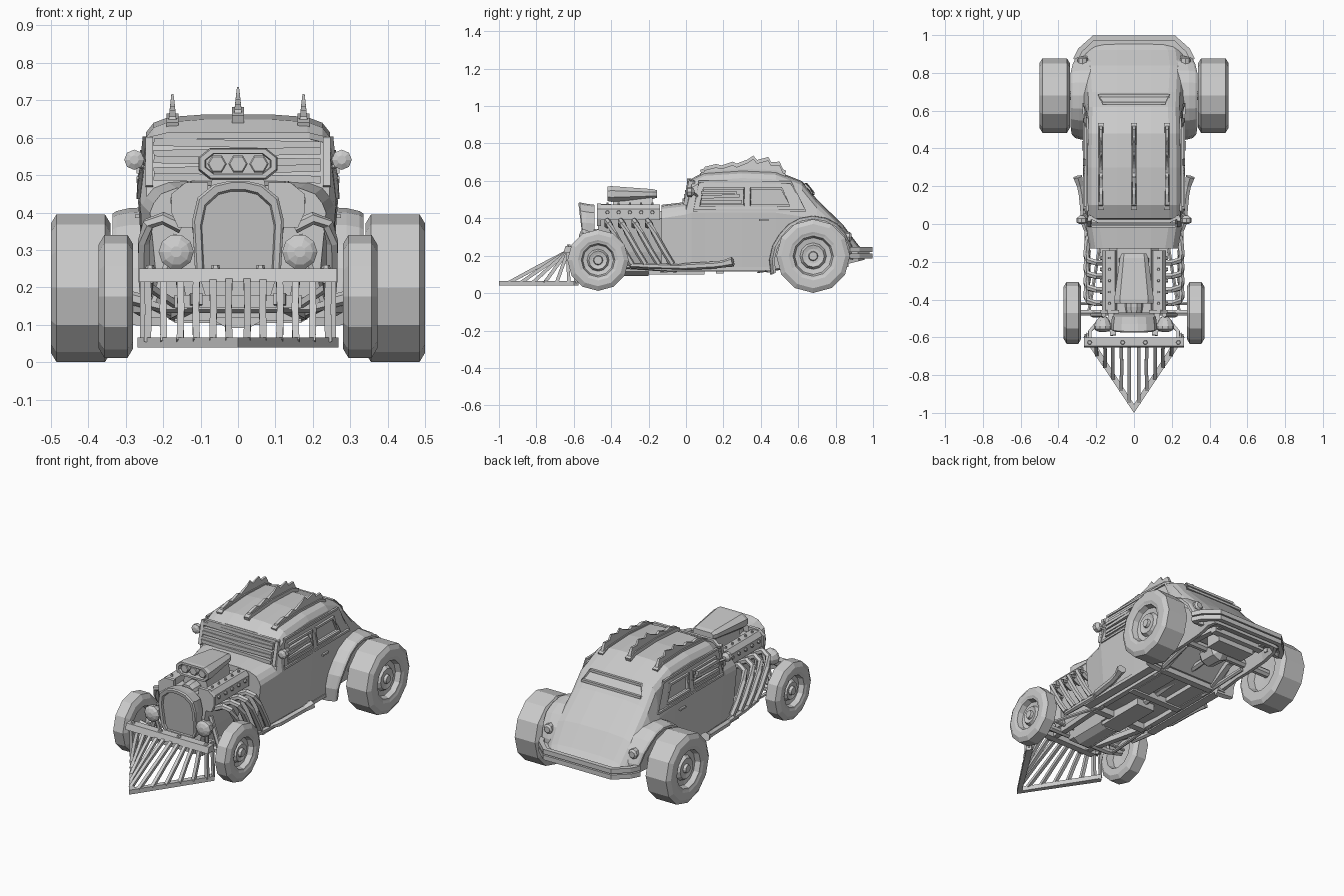
import bpy, bmesh, math
from mathutils import Vector


def mesh(name, verts, faces, mirror=False):
    me = bpy.data.meshes.new(name)
    me.from_pydata([tuple(v) for v in verts], [], faces)
    bm = bmesh.new()
    bm.from_mesh(me)
    bmesh.ops.recalc_face_normals(bm, faces=bm.faces)
    bm.to_mesh(me)
    bm.free()
    ob = bpy.data.objects.new(name, me)
    bpy.context.collection.objects.link(ob)
    if mirror:
        m = ob.modifiers.new("mirror", "MIRROR")
        m.use_mirror_merge = False
    return ob


def loft(name, rings, mirror=False, closed=False):
    n, k = len(rings[0]), len(rings)
    verts = [v for r in rings for v in r]
    faces = []
    for i in range(k if closed else k - 1):
        a, b = i * n, (i + 1) % k * n
        faces += [(a + j, a + (j + 1) % n, b + (j + 1) % n, b + j) for j in range(n)]
    if not closed:
        faces += [tuple(range(n)), tuple(range((k - 1) * n, k * n))]
    return mesh(name, verts, faces, mirror)


def prism(name, pts, axis, a, b, mirror=False):
    place = {"x": lambda p, t: (t, p[0], p[1]), "y": lambda p, t: (p[0], t, p[1]),
             "z": lambda p, t: (p[0], p[1], t)}[axis]
    return loft(name, [[place(p, t) for p in pts] for t in (a, b)], mirror)


def box(name, x0, x1, y0, y1, z0, z1, mirror=False):
    return prism(name, [(x0, y0), (x1, y0), (x1, y1), (x0, y1)], "z", z0, z1, mirror)


def tube(name, pts, r, sides=6, mirror=False, closed=False):
    pts = [Vector(p) for p in pts]
    n = len(pts)
    rings = []
    for i, p in enumerate(pts):
        a = pts[(i - 1) % n] if closed or i else p
        b = pts[(i + 1) % n] if closed or i < n - 1 else p
        t = (b - a).normalized()
        up = Vector((0, 0, 1)) if abs(t.z) < 0.9 else Vector((0, 1, 0))
        u = t.cross(up).normalized()
        v = u.cross(t)
        rr = r[i] if isinstance(r, (list, tuple)) else r
        angs = [2 * math.pi * (k + .5) / sides for k in range(sides)]
        rings.append([p + (u * math.cos(q) + v * math.sin(q)) * rr for q in angs])
    return loft(name, rings, mirror, closed)


def lathe(name, prof, c, axis="x", n=12, mirror=False):
    """prof: (position along axis, radius); c: centre in the other two axes"""
    rings = []
    for a, r in prof:
        ring = []
        for k in range(n):
            q = 2 * math.pi * k / n
            u, v = c[0] + r * math.cos(q), c[1] + r * math.sin(q)
            ring.append((a, u, v) if axis == "x" else (u, a, v) if axis == "y" else (u, v, a))
        rings.append(ring)
    return loft(name, rings, mirror)


# wheels: chamfered tyre, stepped rim and hub
def wheel(name, x0, x1, y, z, r):
    c = .015
    prof = [(x1 - .01, .012), (x1 - .01, .022), (x1 - .025, .026), (x1 - .025, .2 * r), (x1 - .02, .3 * r),
            (x1 - .04, .36 * r), (x1 - .035, .5 * r), (x1 - .006, .55 * r), (x1 - .004, .6 * r), (x1, .66 * r),
            (x1, r - .025), (x1 - c, r), (x0 + c, r), (x0, r - .025), (x0, .6 * r), (x0 + .04, .55 * r),
            (x0 + .045, .2 * r)]
    lathe(name, prof, (y, z), "x", 12, True)


wheel("rear_wheel", .34, .50, .68, .198, .197)
wheel("front_wheel", .28, .372, -.47, .176, .164)

# cabin body: y, bottom, top, bottom width, belt width, belt height, roof width, floor height
S = [(-.13, .14, .475, .21, .235, .40, .225, .15), (0, .13, .49, .235, .255, .42, .245, .14),
     (.03, .13, .615, .24, .262, .43, .245, .14), (.10, .13, .652, .24, .264, .43, .245, .14),
     (.30, .13, .665, .245, .267, .43, .245, .14), (.48, .13, .658, .245, .267, .43, .243, .14),
     (.62, .14, .602, .24, .265, .41, .24, .24), (.70, .14, .505, .24, .268, .39, .243, .25),
     (.84, .15, .368, .24, .268, .28, .25, .22), (.92, .17, .262, .24, .255, .20, .24, .19),
     (.955, .178, .225, .22, .235, .185, .215, .18)]
rings = []
for y, zb, zt, wb, wl, zl, wr, zf in S:
    d = min(.05, (zt - zl) * .7)
    half = [(wb - .04, zf), (wb - .02, zb), (wb, zb), (wl, zl), (wr, zt - d), (wr - .02, zt - d * .5),
            (wr - .06, zt - d * .2), (.09, zt - .003)]
    rings.append([(x, y, z) for x, z in half] + [(-x, y, z) for x, z in reversed(half)])
body = loft("body_shell", rings)

# side windows cut as shallow pockets, with frames
windows = [[(.075, .468), (.31, .468), (.31, .56), (.095, .56)], [(.345, .468), (.555, .468), (.51, .56), (.345, .56)]]
for i, w in enumerate(windows):
    cutter = prism("window_cutter_%d" % i, w, "x", .238, .3, True)
    cutter.hide_render = True
    cutter.hide_set(True)
    m = body.modifiers.new("window", "BOOLEAN")
    m.operation, m.object, m.solver = "DIFFERENCE", cutter, "EXACT"
    tube("side_window_frame_%d" % i, [(.263 - (z - .465) * .09, y, z) for y, z in w], .010, 4, True, True)
tube("window_surround", [(.264, .04, .443), (.265, .64, .443), (.246, .56, .592), (.248, .07, .597)], .009, 4, True, True)
for i in range(3):
    z = .488 + i * .025
    tube("side_window_slat", [(.262, .08, z), (.26, .30 - i * .015, z + .008 * (i % 2))], .012, 4, True)
box("door_handle", .255, .275, .39, .44, .385, .395, True)
box("sill", .20, .25, -.13, .48, .12, .14, True)

# armoured windscreen
for i in range(5):
    z = .492 + i * .023
    y, t = (z - .49) * .26 - .008, .004 * (-1) ** i
    tube("windscreen_slat", [(-.225, y, z + t), (.22, y, z - t)], .014, 4)
tube("windscreen_visor", [(-.24, .04, .592), (-.19, .015, .605), (.19, .015, .605), (.24, .04, .592)], .012, 4)
tube("windscreen_post", [(.237, -.005, .47), (.237, .025, .60)], .014, 4, True)
tube("mirror_arm", [(.25, .06, .52), (.285, .03, .54)], .007, 5, True)
lathe("door_mirror", [(.0, .012), (.008, .027), (.03, .027), (.045, .01)], (.277, .541), "y", 8, True)

# jagged roof blades, thick at the foot, on base strips
B = [(.09, .65), (.10, .675), (.16, .69), (.19, .683), (.25, .703), (.27, .692), (.33, .715), (.36, .735),
     (.38, .712), (.44, .728), (.455, .70), (.50, .703), (.525, .65)]
for nm, x, dz, mir in (("roof_blade_centre", 0, 0, False), ("roof_blade_side", .175, -.018, True)):
    foot = [[(x + s * .013, y, .645 + dz) for y, z in B] for s in (-1, 1)]
    crest = [[(x + s * (.010 - max(0, z - .67) * .11), y, z + dz) for y, z in B] for s in (-1, 1)]
    loft(nm, [[foot[0][i], crest[0][i], crest[1][i], foot[1][i]] for i in range(len(B))], mir)
    tube(nm + "_base", [(x, y, z + dz) for y, z in ((.08, .644), (.11, .655), (.3, .667), (.48, .66), (.53, .64))],
         .022, 4, mir)

# rear window
tube("rear_window_frame", [(-.165, .64, .582), (.165, .64, .582), (.19, .68, .532), (-.19, .68, .532)], .010, 4, False, True)

# rear fenders: arched shell hugging the tyre, flaring toward the sill
sec = [(.20, .218), (.29, .214), (.325, .206), (.335, .199), (.335, .186), (.20, .193)]
arch = []
for d in range(-24, 186, 19):
    q = math.radians(d)
    e = max(0, 30 - d) * .0006
    w = .03 * max(0, 20 - d) / 44 + .035 * max(0, d - 130) / 55
    arch.append([(x - w if x > .25 else x, .68 - (r + e) * math.cos(q), .198 + (r + e) * math.sin(q)) for x, r in sec])
loft("rear_fender", arch, True)
lathe("tail_light", [(.82, .02), (.835, .028), (.875, .028), (.885, .018)], (.272, .30), "y", 8, True)

# rear bumper rails and the pan behind the body
for z in (.198, .232):
    tube("rear_bumper_rail", [(-.31, .87, z), (-.285, .92, z), (-.215, .985, z), (.215, .985, z), (.285, .92, z), (.31, .87, z)], .019, 4)
prism("rear_apron", [(-.29, .86), (.29, .86), (.28, .92), (.21, .98), (-.21, .98), (-.28, .92)], "z", .205, .225)

# engine block, valve covers and bolts
prism("engine_block", [(-.07, .12), (.07, .12), (.10, .22), (.13, .40), (.09, .44), (-.09, .44), (-.13, .40), (-.10, .22)], "y", -.47, -.13)
prism("oil_pan", [(-.07, .16), (-.07, .115), (-.03, .092), (.03, .092), (.07, .115), (.07, .16)], "y", -.43, -.20)
prism("valve_cover", [(.085, .39), (.10, .47), (.15, .475), (.17, .45), (.17, .39)], "y", -.46, -.14, True)
prism("valve_cover_end", [(.08, .36), (.16, .36), (.178, .40), (.178, .45), (.14, .48), (.08, .48)], "y", -.475, -.455, True)
for i in range(5):
    y = -.42 + i * .06
    lathe("valve_cover_bolt", [(.165, .012), (.18, .009)], (y, .432), "x", 6, True)
    lathe("valve_cover_stud", [(.47, .008), (.484, .006)], (.13, y), "z", 6, True)

# blower neck and intake scoop with three hexagonal inlets
prism("blower_case", [(-.08, .43), (.08, .43), (.065, .515), (-.065, .515)], "y", -.39, -.18)


def oct_ring(y, w, z0, z1, c):
    half = [(w - c, z0), (w, z0 + c * .8), (w, z1 - c * .8), (w - c, z1)]
    return [(x, y, z) for x, z in half] + [(-x, y, z) for x, z in reversed(half)]


loft("intake_scoop", [oct_ring(-.155, .065, .51, .55, .012), oct_ring(-.18, .075, .503, .556, .02), oct_ring(-.40, .105, .488, .572, .03),
                      oct_ring(-.42, .102, .492, .57, .03), oct_ring(-.42, .088, .503, .558, .022), oct_ring(-.39, .085, .505, .556, .02)])
for x in (-.056, 0, .056):
    lathe("scoop_inlet", [(-.38, .026), (-.408, .026), (-.412, .022)], (x, .53), "y", 6)
lathe("blower_pulley", [(-.47, .045), (-.44, .05), (-.40, .05)], (0, .43), "y", 10)

# radiator shell leaning forward at the top, with recessed grille
A = [(.10, .22), (.115, .25), (.122, .38), (.108, .44), (.065, .475), (.02, .485)]


def arch_ring(y, sx, sz, lean):
    h = [(x * sx, y + (z - .48) * lean, .23 + (z - .23) * sz) for x, z in A]
    return h + [(-x, y, z) for x, y, z in reversed(h)]


loft("radiator_shell", [arch_ring(-.49, .95, .95, 0), arch_ring(-.53, 1, .97, .05), arch_ring(-.568, 1, 1, -.10),
                        arch_ring(-.575, .95, .98, -.12), arch_ring(-.572, .82, .91, -.12), arch_ring(-.56, .79, .89, -.12)])

# headlights
lathe("headlight", [(-.49, .015), (-.51, .035), (-.54, .047), (-.555, .047), (-.565, .035), (-.572, .015)], (.165, .295), "y", 10, True)
tube("headlight_bracket", [(.165, -.52, .27), (.15, -.50, .18)], .012, 6, True)

# exhaust headers, collector and flared tip
for i in range(4):
    y = -.42 + i * .072
    tube("header_pipe", [(.15, y, .36), (.20, y, .385), (.24, y + .01, .37), (.252, y + .035, .32),
                         (.25, y + .09, .22), (.243, y + .13, .155)], .017, 6, True)
tube("collector_pipe", [(.238, -.30, .15), (.245, -.18, .145), (.25, -.04, .14), (.262, .0, .142), (.275, .15, .15), (.285, .20, .156), (.298, .25, .168)],
     [.012, .016, .014, .019, .019, .019, .027], 6, True)

# ram plow: crossbar, V-shaped foot and upright bars
prism("plow_crossbar", [(-.655, .215), (-.61, .215), (-.60, .25), (-.645, .25)], "x", -.265, .265)
prism("plow_foot", [(0, -1.0), (.268, -.60), (.25, -.575), (.235, -.585), (0, -.955)], "z", .04, .066, True)
for i in range(6):
    x = .024 + i * .0435
    y = -.985 + x * 1.48
    tube("plow_bar", [(x, -.63, .225), (x + .002 * (-1) ** i, (y - .63) / 2, .142), (x, y, .055)], .013, 4, True)
for x in (.06, .235):
    lathe("plow_bolt", [(.245, .014), (.26, .010)], (x, -.627), "z", 6, True)
tube("plow_bracket", [(.235, -.63, .22), (.235, -.57, .20), (.16, -.48, .15)], .012, 4, True)
tube("plow_strut", [(.255, -.60, .235), (.255, -.59, .055)], .010, 4, True)

# chassis, axles and underbody
tube("frame_rail", [(.11, -.59, .17), (.13, -.40, .15), (.17, -.10, .13), (.17, .45, .13), (.16, .62, .21), (.15, .92, .20)], .022, 4, True)
for y, z in ((-.55, .165), (-.12, .13), (.18, .125), (.45, .13), (.88, .19)):
    box("crossmember", -.17, .17, y - .02, y + .02, z - .02, z + .015)
tube("front_axle", [(-.30, -.47, .176), (-.2, -.47, .15), (.2, -.47, .15), (.30, -.47, .176)], .018, 6)
tube("tie_rod", [(-.28, -.42, .165), (.28, -.42, .165)], .009, 6)
tube("radius_rod", [(.24, -.47, .155), (.17, -.05, .12)], .010, 6, True)
tube("shock_absorber", [(.22, -.48, .16), (.16, -.48, .34)], .014, 6, True)
tube("rear_axle", [(-.38, .68, .198), (.38, .68, .198)], .025, 8)
lathe("rear_differential", [(.60, .03), (.63, .06), (.73, .065), (.76, .03)], (0, .185), "y", 8)
box("gearbox", -.06, .06, -.20, .10, .10, .18)
tube("drive_shaft", [(0, .08, .135), (0, .63, .18)], .018, 6)
tube("trailing_arm", [(.2, .68, .16), (.17, .38, .12)], .013, 6, True)
box("floor_pan", .06, .15, .20, .43, .115, .145, True)
box("fuel_tank", -.12, .12, .77, .87, .14, .23)
